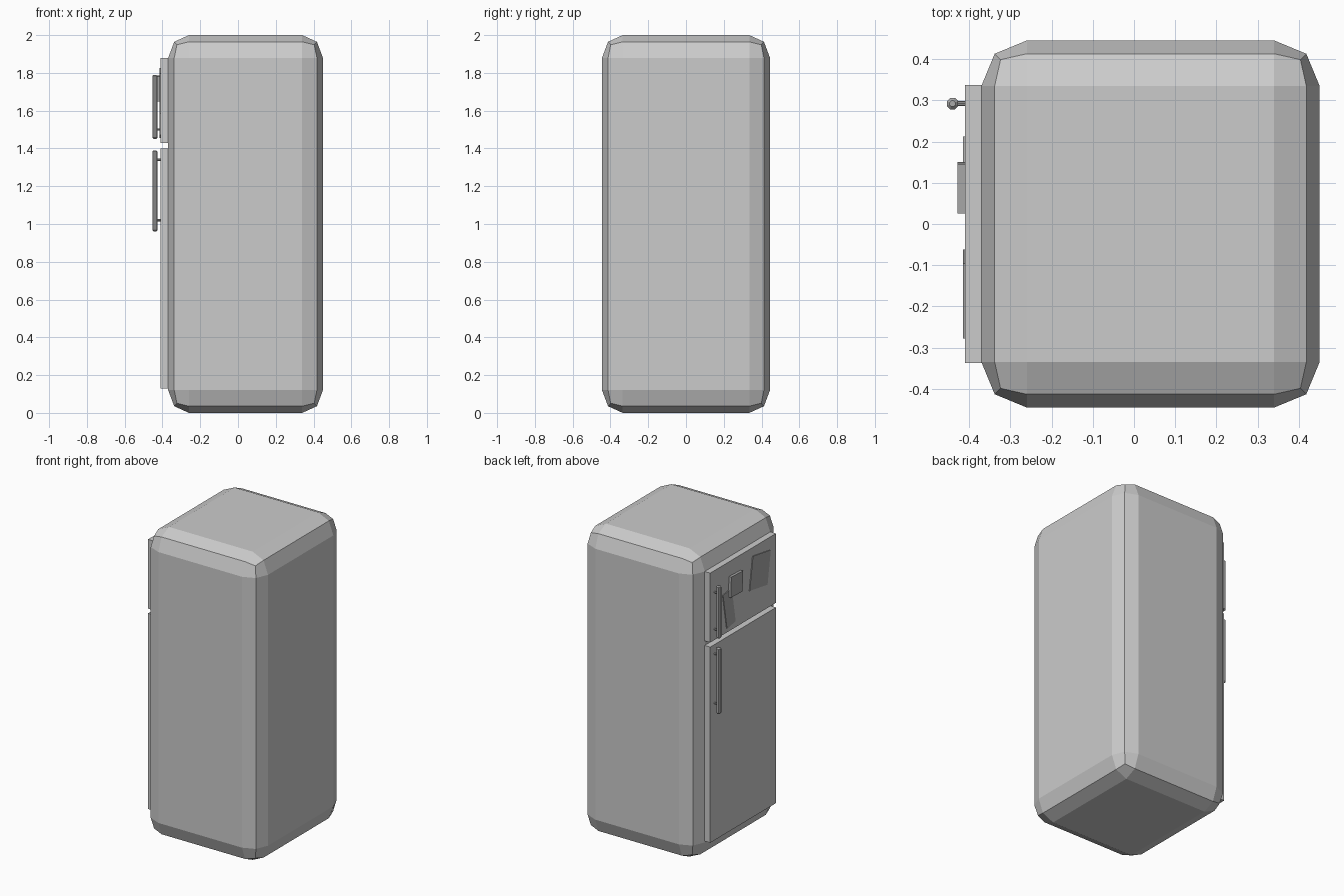
import bpy, bmesh, math
from mathutils import Matrix, Vector

if "Cube" in bpy.data.objects:
    bpy.data.objects.remove(bpy.data.objects["Cube"])


def material(name, value):
    m = bpy.data.materials.new(name)
    m.diffuse_color = (value, value, value, 1)
    m.use_nodes = True
    m.node_tree.nodes["Principled BSDF"].inputs["Base Color"].default_value = m.diffuse_color
    return m


ENAMEL = material("grey_enamel", 0.6)
DARK = material("dark_grey", 0.4)


def finish(name, bm, mat):
    bmesh.ops.recalc_face_normals(bm, faces=bm.faces)
    me = bpy.data.meshes.new(name)
    bm.to_mesh(me)
    bm.free()
    me.materials.append(mat)
    ob = bpy.data.objects.new(name, me)
    bpy.context.collection.objects.link(ob)
    return ob


def box(name, centre, size, mat, tilt=0):
    """Box tilted about the x axis."""
    bm = bmesh.new()
    bmesh.ops.create_cube(bm, size=1, matrix=Matrix.Translation(centre)
                          @ Matrix.Rotation(math.radians(tilt), 4, 'X')
                          @ Matrix.Diagonal((*size, 1)))
    return finish(name, bm, mat)


# Cabinet: bevelled box, stretched so the top and bottom bevels are a bit taller
STRETCH = 1.1
bm = bmesh.new()
bmesh.ops.create_cube(bm, size=1, matrix=Matrix.Diagonal((0.82, 0.89, 2 / STRETCH, 1)))
bmesh.ops.bevel(bm, geom=bm.edges[:], offset=0.11, offset_type='OFFSET',
                segments=2, profile=0.5, affect='EDGES')
bmesh.ops.scale(bm, vec=(1, 1, STRETCH), verts=bm.verts)
bmesh.ops.translate(bm, vec=(0.04, 0, 1), verts=bm.verts)
finish("cabinet", bm, ENAMEL)

# Doors on the -x side
for name, z0, z1 in (("fridge_door", 0.13, 1.40), ("freezer_door", 1.43, 1.88)):
    box(name, (-0.39, 0, (z0 + z1) / 2), (0.04, 0.674, z1 - z0), ENAMEL)


# Handles: eight-sided bars with chamfered ends on two thin posts
def handle(name, z0, z1, posts):
    bm = bmesh.new()
    centre = Vector((-0.44, 0.292, (z0 + z1) / 2))
    bmesh.ops.create_cone(bm, cap_ends=True, segments=8, radius1=0.015, radius2=0.015,
                          depth=z1 - z0, matrix=Matrix.Translation(centre)
                          @ Matrix.Rotation(math.pi / 8, 4, 'Z'))
    rims = [e for e in bm.edges if abs(e.verts[0].co.z - e.verts[1].co.z) < 1e-4]
    bmesh.ops.bevel(bm, geom=rims, offset=0.007, segments=1, affect='EDGES')
    for z in posts:
        bmesh.ops.create_cone(bm, cap_ends=True, segments=8, radius1=0.006, radius2=0.006,
                              depth=0.035, matrix=Matrix.Translation((-0.424, 0.292, z))
                              @ Matrix.Rotation(math.pi / 2, 4, 'Y'))
    finish(name, bm, DARK)


handle("fridge_handle", 0.96, 1.39, (1.02, 1.34))
handle("freezer_handle", 1.45, 1.79, (1.50, 1.74))

# Papers and a notepad stuck on the freezer door
box("large_paper", (-0.4115, -0.17, 1.705), (0.006, 0.185, 0.215), DARK, 9)
box("small_paper", (-0.4115, 0.147, 1.58), (0.006, 0.09, 0.235), DARK, -10)
box("notepad", (-0.4185, 0.088, 1.717), (0.018, 0.12, 0.132), DARK, 2.2)
